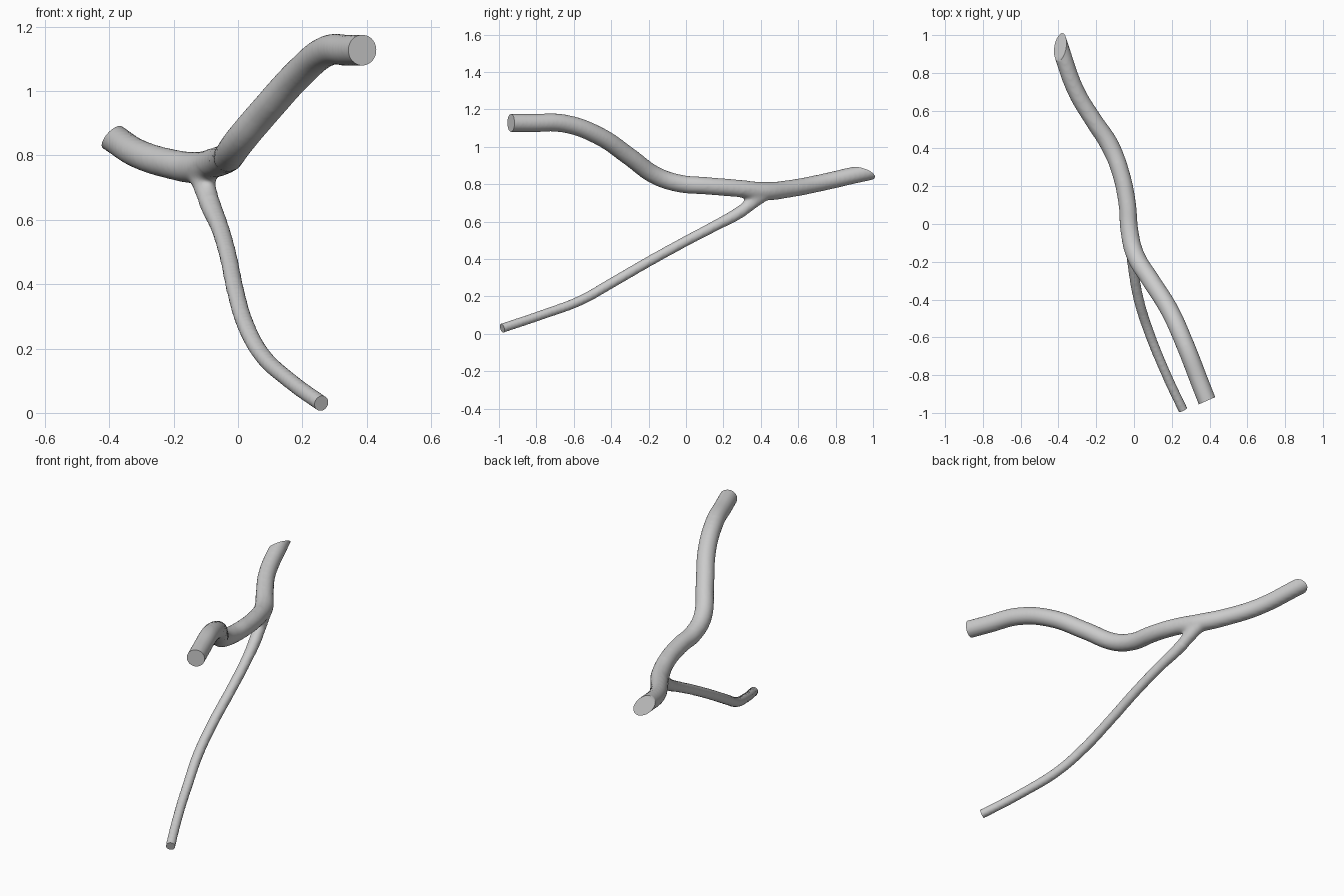
import bpy, bmesh
from mathutils import Vector

if "Cube" in bpy.data.objects:
    bpy.data.objects.remove(bpy.data.objects["Cube"])


def tube(name, points):
    """Closed round tube through (x, y, z, radius) points."""
    cu = bpy.data.curves.new(name, 'CURVE')
    cu.dimensions = '3D'
    cu.bevel_depth = 1.0
    cu.bevel_resolution = 6
    cu.resolution_u = 6
    cu.use_fill_caps = True
    sp = cu.splines.new('BEZIER')
    sp.bezier_points.add(len(points) - 1)
    for bp, (x, y, z, r) in zip(sp.bezier_points, points):
        bp.co = (x, y, z)
        bp.radius = r
        bp.handle_left_type = bp.handle_right_type = 'AUTO'
    tmp = bpy.data.objects.new(name + "_path", cu)
    bpy.context.collection.objects.link(tmp)
    dg = bpy.context.evaluated_depsgraph_get()
    me = bpy.data.meshes.new_from_object(tmp.evaluated_get(dg))
    bpy.data.objects.remove(tmp)
    bm = bmesh.new()
    bm.from_mesh(me)
    bmesh.ops.remove_doubles(bm, verts=bm.verts, dist=1e-5)
    bmesh.ops.recalc_face_normals(bm, faces=bm.faces)
    bm.to_mesh(me)
    bm.free()
    ob = bpy.data.objects.new(name, me)
    bpy.context.collection.objects.link(ob)
    return ob


# Thick main tube, running from the back to the raised front end
main = tube("forked_tube", [
    (-0.455, 1.14, 0.90, 0.046), (-0.385, 0.92, 0.853, 0.046),
    (-0.305, 0.70, 0.803, 0.046), (-0.215, 0.55, 0.775, 0.047),
    (-0.13, 0.42, 0.762, 0.050), (-0.07, 0.27, 0.778, 0.047),
    (-0.035, 0.10, 0.792, 0.047), (-0.025, -0.03, 0.803, 0.048),
    (0.005, -0.16, 0.845, 0.049), (0.09, -0.30, 0.945, 0.049),
    (0.19, -0.46, 1.055, 0.049), (0.275, -0.65, 1.124, 0.049),
    (0.345, -0.83, 1.127, 0.049), (0.435, -1.06, 1.127, 0.049)])

# Thin side branch, dropping to the ground at the front
branch = tube("side_branch", [
    (-0.125, 0.43, 0.755, 0.036), (-0.105, 0.36, 0.705, 0.037),
    (-0.085, 0.28, 0.645, 0.033), (-0.058, 0.16, 0.58, 0.029),
    (-0.03, -0.02, 0.485, 0.028), (-0.008, -0.21, 0.38, 0.028),
    (0.025, -0.40, 0.27, 0.028), (0.075, -0.56, 0.18, 0.027),
    (0.155, -0.76, 0.105, 0.026), (0.26, -0.985, 0.029, 0.026),
    (0.32, -1.10, -0.01, 0.026)])

# Merge both into one skin
m = main.modifiers.new("union", 'BOOLEAN')
m.operation = 'UNION'
m.solver = 'EXACT'
m.object = branch
m = main.modifiers.new("skin", 'REMESH')
m.mode = 'VOXEL'
m.voxel_size = 0.009
dg = bpy.context.evaluated_depsgraph_get()
skin = bpy.data.meshes.new_from_object(main.evaluated_get(dg))
main.modifiers.clear()
main.data = skin
bpy.data.objects.remove(branch)

bm = bmesh.new()
bm.from_mesh(skin)


def soften(verts, times):
    for _ in range(times):
        bmesh.ops.smooth_vert(bm, verts=verts, factor=0.5,
                              use_axis_x=True, use_axis_y=True, use_axis_z=True)


# Even out the skin and round the crotch of the fork
soften(bm.verts[:], 4)
fork = Vector((-0.095, 0.34, 0.715))
soften([v for v in bm.verts if (v.co - fork).length < 0.075], 8)

# Cut the three ends flat and cap them
for co, no in [((-0.395, 0.925, 0.856), (-0.68, 0.25, 0.68)),
               ((0.388, -0.935, 1.127), (0.40, -0.91, 0)),
               ((0.26, -0.982, 0.029), (0.45, -0.85, -0.28))]:
    p = Vector(co)
    faces = [f for f in bm.faces if (f.calc_center_median() - p).length < 0.32]
    geom = set(faces)
    for f in faces:
        geom.update(f.edges)
        geom.update(f.verts)
    bmesh.ops.bisect_plane(bm, geom=list(geom), plane_co=p,
                           plane_no=Vector(no).normalized(), clear_outer=True)
    bmesh.ops.holes_fill(bm, edges=[e for e in bm.edges if e.is_boundary], sides=0)
bmesh.ops.recalc_face_normals(bm, faces=bm.faces)
bm.to_mesh(skin)
bm.free()

# Smooth shading with crisp end rims
bpy.ops.object.select_all(action='DESELECT')
main.select_set(True)
bpy.context.view_layer.objects.active = main
bpy.ops.object.shade_smooth_by_angle(angle=0.7)
